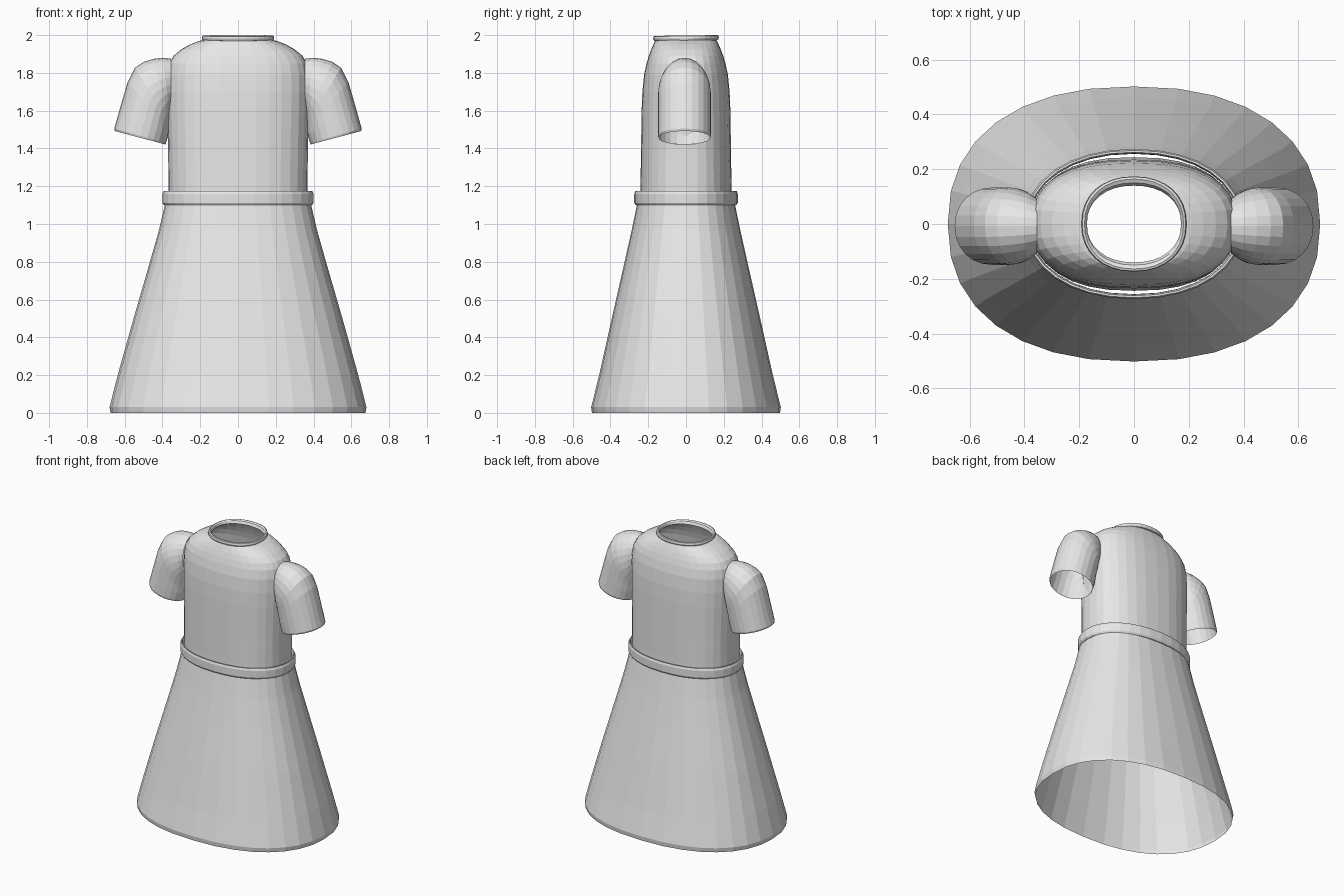
import bpy, bmesh, math

cube = bpy.data.objects.get("Cube")
if cube:
    bpy.data.objects.remove(cube, do_unlink=True)

fabric = bpy.data.materials.new("light grey fabric")
fabric.use_nodes = True
GREY = (0.8, 0.8, 0.8, 1)
fabric.diffuse_color = GREY
fabric.node_tree.nodes["Principled BSDF"].inputs["Base Color"].default_value = GREY


def oval(rx, ry, power, count):
    """Points of a slightly squared oval."""
    points = []
    for i in range(count):
        a = 2 * math.pi * i / count
        c, s = math.cos(a), math.sin(a)
        points.append((rx * math.copysign(abs(c) ** (2 / power), c),
                       ry * math.copysign(abs(s) ** (2 / power), s)))
    return points


def loft(name, rings, closed=False):
    """Skin a list of rings into an open shell or a closed loop."""
    bm = bmesh.new()
    loops = [[bm.verts.new(p) for p in ring] for ring in rings]
    pairs = list(zip(loops, loops[1:]))
    if closed:
        pairs.append((loops[-1], loops[0]))
    for low, high in pairs:
        n = len(low)
        for i in range(n):
            j = (i + 1) % n
            bm.faces.new((low[i], low[j], high[j], high[i]))
    bmesh.ops.recalc_face_normals(bm, faces=bm.faces)
    mesh = bpy.data.meshes.new(name)
    bm.to_mesh(mesh)
    bm.free()
    mesh.materials.append(fabric)
    obj = bpy.data.objects.new(name, mesh)
    bpy.context.collection.objects.link(obj)
    return obj


def stacked(name, profile, power, count=32, closed=False, dip=0):
    """Loft level ovals given as (height, half width, half depth)."""
    rings = []
    for z, rx, ry in profile:
        rings.append([(x, y, z + dip * y / ry)
                      for x, y in oval(rx, ry, power, count)])
    return loft(name, rings, closed)


# Flared skirt, open at the hem
stacked("skirt", [(0, 0.675, 0.498), (0.03, 0.68, 0.502), (0.2, 0.637, 0.46),
                  (0.5, 0.553, 0.393), (0.8, 0.466, 0.325), (0.97, 0.418, 0.287),
                  (1.12, 0.383, 0.256)], 2.3)

# Bodice with rounded shoulders
stacked("bodice", [(1.1, 0.368, 0.244), (1.2, 0.368, 0.241), (1.4, 0.37, 0.238),
                   (1.6, 0.376, 0.235), (1.7, 0.378, 0.231), (1.79, 0.376, 0.222),
                   (1.85, 0.365, 0.209), (1.89, 0.342, 0.197), (1.925, 0.3, 0.184),
                   (1.95, 0.255, 0.173), (1.968, 0.21, 0.164), (1.975, 0.178, 0.156)], 2.4)

# Waistband standing slightly off the bodice
stacked("waistband", [(1.1, 0.382, 0.256), (1.1, 0.392, 0.267), (1.112, 0.4, 0.274),
                      (1.16, 0.4, 0.274), (1.174, 0.394, 0.269), (1.174, 0.387, 0.262),
                      (1.155, 0.382, 0.257)], 2.15, closed=True)

# Collar band around the neck opening
stacked("collar", [(1.968, 0.178, 0.157), (1.972, 0.188, 0.169), (1.983, 0.192, 0.174),
                   (1.995, 0.189, 0.172), (1.998, 0.181, 0.164), (1.992, 0.176, 0.15),
                   (1.975, 0.172, 0.14)], 2.2, closed=True, dip=0.002)

# Short sleeves: (outer x, outer z, inner x, inner z, half depth)
SLEEVE = [(0.355, 1.875, 0.355, 1.6, 0.1), (0.4, 1.88, 0.36, 1.58, 0.118),
          (0.45, 1.874, 0.36, 1.56, 0.13), (0.5, 1.858, 0.36, 1.545, 0.138),
          (0.545, 1.828, 0.36, 1.53, 0.141), (0.585, 1.75, 0.362, 1.51, 0.141),
          (0.62, 1.63, 0.367, 1.475, 0.141), (0.655, 1.505, 0.381, 1.43, 0.141),
          (0.652, 1.492, 0.384, 1.421, 0.137)]
for side, name in ((1, "left_sleeve"), (-1, "right_sleeve")):
    rings = []
    for ox, oz, ix, iz, depth in SLEEVE:
        ring = []
        for u, y in oval(1, depth, 2.1, 24):
            t = (u + 1) / 2
            ring.append((side * (ix + (ox - ix) * t), y - 0.008, iz + (oz - iz) * t))
        rings.append(ring)
    loft(name, rings)
